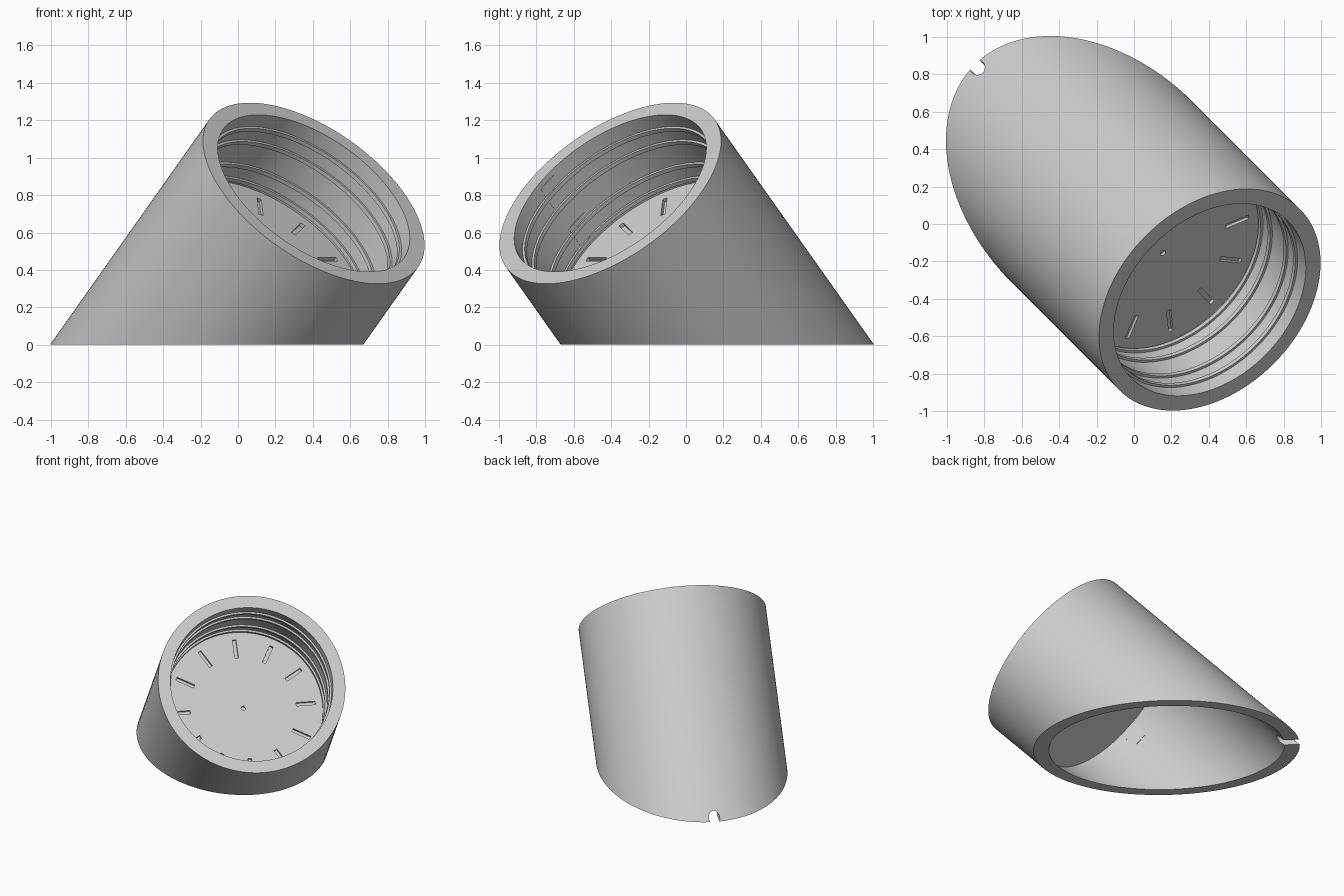
import bpy, bmesh, math
from mathutils import Matrix, Vector

cube = bpy.data.objects.get("Cube")
if cube:
    bpy.data.objects.remove(cube, do_unlink=True)

OUTER, BORE, RIDGE, SOCKET = 0.684, 0.593, 0.579, 0.605
DIAL, UNDER = -0.5, -0.54
h = math.sqrt(0.5)

# Tilted frame: local z runs out of the open mouth, local y points up the dial
side, up, axis = Vector((h, h, 0)), Vector((-0.5, 0.5, h)), Vector((0.5, -0.5, h))
frame = Matrix((side, up, axis)).transposed().to_4x4()
frame.translation = (0.405, -0.405, 0.81)

grey = bpy.data.materials.new("light_grey")
grey.use_nodes = True
grey.diffuse_color = (0.6, 0.6, 0.6, 1)
grey.node_tree.nodes["Principled BSDF"].inputs["Base Color"].default_value = (0.6, 0.6, 0.6, 1)


def make_object(name, bm, matrix):
    bmesh.ops.recalc_face_normals(bm, faces=bm.faces[:])
    bm.transform(matrix)
    mesh = bpy.data.meshes.new(name)
    bm.to_mesh(mesh)
    bm.free()
    mesh.materials.append(grey)
    obj = bpy.data.objects.new(name, mesh)
    bpy.context.collection.objects.link(obj)
    return obj


def add_box(bm, size, matrix):
    bmesh.ops.create_cube(bm, size=1, matrix=matrix @ Matrix.Diagonal((*size, 1)))


def add_rod(bm, radius, depth, matrix):
    bmesh.ops.create_cone(bm, cap_ends=True, segments=32, radius1=radius,
                          radius2=radius, depth=depth, matrix=matrix)


def polar(angle, radius, z):
    return Matrix.Rotation(math.radians(angle), 4, "Z") @ Matrix.Translation((radius, 0, z))


# Shell: turned profile with ridged bore, dial floor and hollow underside
profile = [(0, DIAL), (BORE, DIAL)]
for depth in (0.47, 0.37, 0.2, 0.1):
    lo, hi = -depth - 0.012, -depth + 0.012
    profile += [(BORE, lo), (RIDGE, lo), (RIDGE, hi), (BORE, hi)]
profile += [(BORE, 0), (OUTER, 0), (OUTER, -2.2), (SOCKET, -2.2), (SOCKET, UNDER), (0, UNDER)]

bm = bmesh.new()
verts = [bm.verts.new((r, 0, z)) for r, z in profile]
edges = [bm.edges.new(pair) for pair in zip(verts, verts[1:])]
bmesh.ops.spin(bm, geom=verts + edges, cent=(0, 0, 0), axis=(0, 0, 1),
               angle=math.tau, steps=128, use_duplicate=False)
bmesh.ops.remove_doubles(bm, verts=bm.verts[:], dist=0.0001)
shell = make_object("tilted_shell", bm, frame)

# Hour marks and centre hole sunk into the dial
bm = bmesh.new()
for i in range(12):
    add_box(bm, (0.14, 0.026, 0.04), polar(i * 30, 0.46, DIAL))
add_rod(bm, 0.016, 0.04, Matrix.Translation((0, 0, DIAL)))
marks = make_object("dial_mark_cutter", bm, frame)

# Ground cut for the flat foot
bm = bmesh.new()
add_box(bm, (6, 6, 3), Matrix.Translation((0, 0, -1.5)))
ground = make_object("foot_cutter", bm, Matrix())

# Cable notch through the back of the foot
bm = bmesh.new()
turn = Vector((-1, 1, 0)).to_track_quat("Z", "Y").to_matrix().to_4x4()
add_rod(bm, 0.04, 0.5, Matrix.Translation((-0.83, 0.83, 0.02)) @ turn)
notch = make_object("cable_notch_cutter", bm, Matrix())

bpy.context.view_layer.objects.active = shell
for cutter in (marks, ground, notch):
    cutter.hide_render = True
    mod = shell.modifiers.new(cutter.name, "BOOLEAN")
    mod.operation, mod.solver, mod.object = "DIFFERENCE", "EXACT", cutter
    bpy.ops.object.modifier_apply(modifier=mod.name)
    bpy.data.objects.remove(cutter, do_unlink=True)

# Shallow rectangular pads on the bore wall
for name, wall, z in (("upper_pad", BORE, -0.1), ("lower_pad", BORE, -0.4),
                      ("socket_pad", SOCKET, -0.61)):
    bm = bmesh.new()
    add_box(bm, (0.01, 0.13, 0.14), polar(168, wall, z))
    make_object(name, bm, frame)

bpy.ops.object.select_all(action="DESELECT")
shell.select_set(True)
bpy.context.view_layer.objects.active = shell
bpy.ops.object.shade_smooth_by_angle(angle=math.radians(25))
